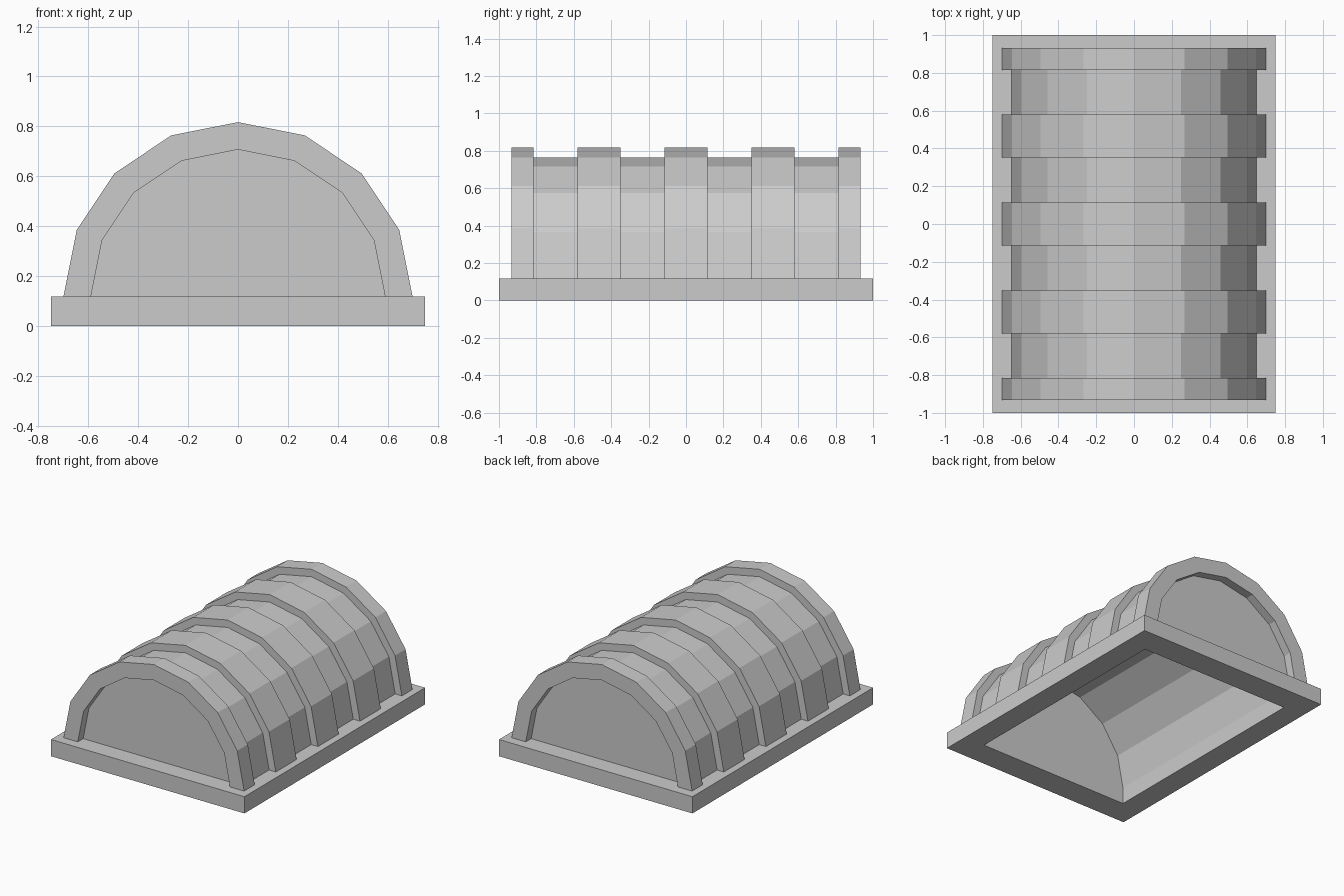
import bpy
import bmesh
from math import cos, sin, pi

cube = bpy.data.objects.get("Cube")
if cube:
    bpy.data.objects.remove(cube, do_unlink=True)

BASE_H = 0.117
R_IN, R_SHELL, R_RIB = 0.59, 0.648, 0.70
Y_IN, Y_OUT = 0.815, 0.932
SEGMENTS = 8

grey = bpy.data.materials.new("light_grey")
colour = (0.6, 0.6, 0.6, 1)
grey.diffuse_color = colour
grey.use_nodes = True
bsdf = grey.node_tree.nodes["Principled BSDF"]
bsdf.inputs["Base Color"].default_value = colour
bsdf.inputs["Roughness"].default_value = 0.8


def arc(radius):
    """Half circle standing on the base, from +x over the top to -x."""
    angles = [pi * i / SEGMENTS for i in range(SEGMENTS + 1)]
    return [(radius * cos(a), BASE_H + radius * sin(a)) for a in angles]


def rectangle(hx, hy):
    return [(-hx, -hy), (hx, -hy), (hx, hy), (-hx, hy)]


def finish(name, bm):
    bmesh.ops.recalc_face_normals(bm, faces=bm.faces)
    mesh = bpy.data.meshes.new(name)
    bm.to_mesh(mesh)
    bm.free()
    mesh.materials.append(grey)
    obj = bpy.data.objects.new(name, mesh)
    bpy.context.collection.objects.link(obj)
    return obj


def extrude(bm, vector):
    """Thicken all the faces drawn so far into a solid."""
    new = bmesh.ops.extrude_face_region(bm, geom=bm.faces[:], use_keep_orig=True)
    verts = [v for v in new["geom"] if isinstance(v, bmesh.types.BMVert)]
    bmesh.ops.translate(bm, verts=verts, vec=vector)


def arch(name, inner, outer, y0, y1):
    """Arched band between two radii, running from y0 to y1."""
    bm = bmesh.new()
    low, high = [[bm.verts.new((x, y0, z)) for x, z in arc(r)]
                 for r in (inner, outer)]
    for i in range(SEGMENTS):
        bm.faces.new((low[i], high[i], high[i + 1], low[i + 1]))
    extrude(bm, (0, y1 - y0, 0))
    return finish(name, bm)


def end_wall(name, y0, y1):
    bm = bmesh.new()
    bm.faces.new([bm.verts.new((x, y0, z)) for x, z in arc(R_IN)])
    extrude(bm, (0, y1 - y0, 0))
    return finish(name, bm)


# Base frame, open underneath the vault
bm = bmesh.new()
outer, inner = [[bm.verts.new((x, y, 0)) for x, y in rectangle(*size)]
                for size in ((0.75, 1.0), (R_IN, Y_IN))]
for i in range(4):
    j = (i + 1) % 4
    bm.faces.new((outer[i], outer[j], inner[j], inner[i]))
extrude(bm, (0, 0, BASE_H))
finish("base_frame", bm)

# Vaulted shell
arch("vault_shell", R_IN, R_SHELL, -Y_IN, Y_IN)

# Raised ribs along the vault
for label, y in (("front", -0.466), ("middle", 0), ("back", 0.466)):
    arch(label + "_rib", R_SHELL - 0.02, R_RIB, y - 0.115, y + 0.115)

# End arches with recessed walls
for label, side in (("front", -1), ("back", 1)):
    arch(label + "_end_arch", R_IN, R_RIB, side * Y_IN, side * Y_OUT)
    end_wall(label + "_end_wall", side * Y_IN, side * (Y_OUT - 0.06))
